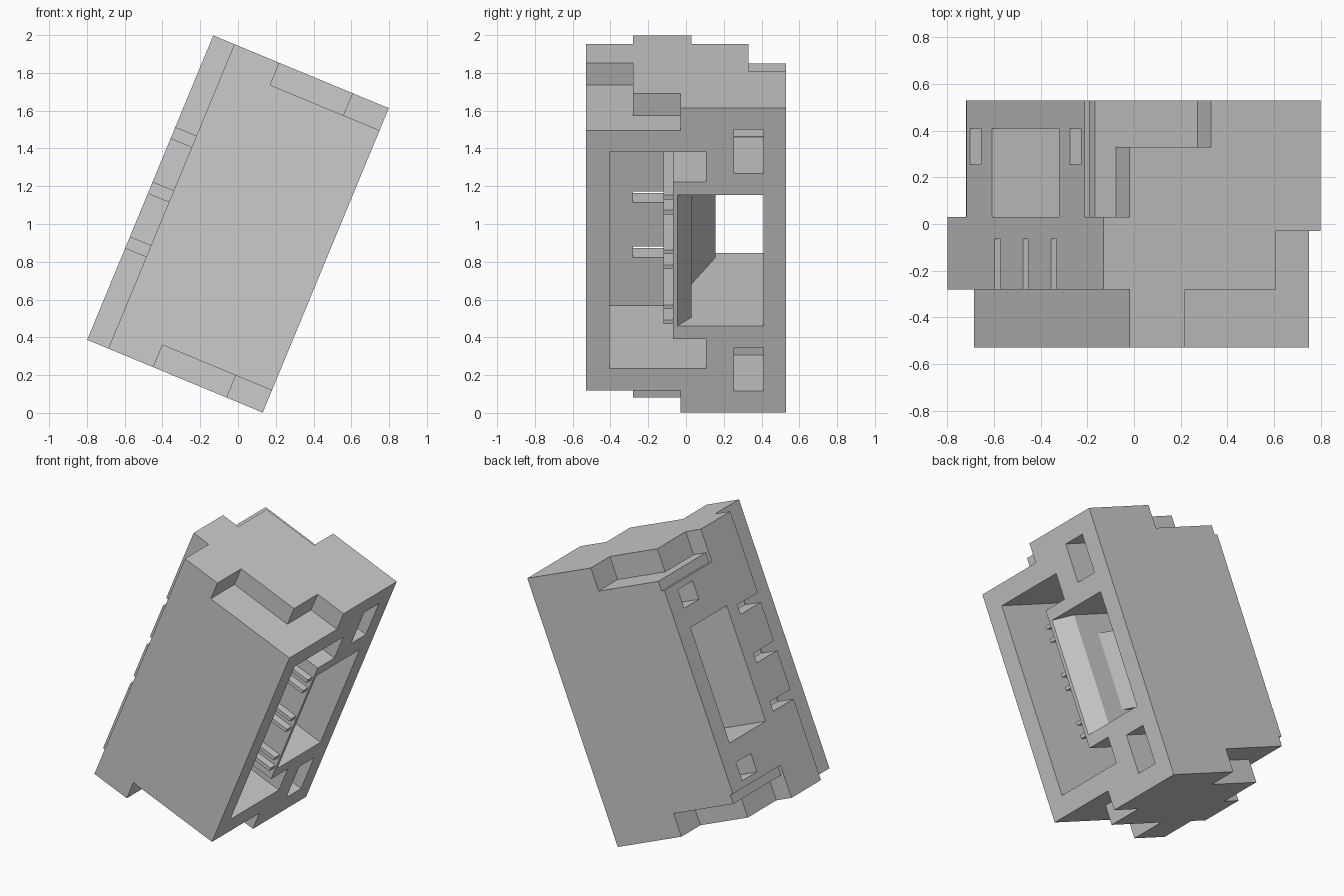
import bpy, bmesh, math
from mathutils import Matrix

if "Cube" in bpy.data.objects:
    bpy.data.objects.remove(bpy.data.objects["Cube"])

TILT = Matrix.Translation((0, 0, 1)) @ Matrix.Rotation(math.radians(22.5), 4, 'Y')
grey = bpy.data.materials.new("plain_grey")
grey.diffuse_color = (0.6, 0.6, 0.6, 1)
grey.use_nodes = True
grey.node_tree.nodes["Principled BSDF"].inputs["Base Color"].default_value = grey.diffuse_color


def prism(name, outline, z0, z1):
    """Extrude an (x, y) outline from z0 to z1."""
    bm = bmesh.new()
    face = bm.faces.new([bm.verts.new((x, y, z0)) for x, y in outline])
    ext = bmesh.ops.extrude_face_region(bm, geom=[face])
    top = [g for g in ext["geom"] if isinstance(g, bmesh.types.BMVert)]
    bmesh.ops.translate(bm, verts=top, vec=(0, 0, z1 - z0))
    bmesh.ops.recalc_face_normals(bm, faces=bm.faces)
    mesh = bpy.data.meshes.new(name)
    bm.to_mesh(mesh)
    bm.free()
    mesh.materials.append(grey)
    ob = bpy.data.objects.new(name, mesh)
    bpy.context.collection.objects.link(ob)
    return ob


def box(name, x, y, z):
    return prism(name, [(x[0], y[0]), (x[1], y[0]), (x[1], y[1]), (x[0], y[1])], *z)


def cut(target, cutter):
    """Subtract a cutter and discard it."""
    mod = target.modifiers.new("cut", 'BOOLEAN')
    mod.operation, mod.solver, mod.object = 'DIFFERENCE', 'EXACT', cutter
    cutter.hide_render = True
    bpy.context.view_layer.objects.active = target
    bpy.ops.object.modifier_apply(modifier=mod.name)
    bpy.data.objects.remove(cutter, do_unlink=True)


# Main housing block
housing = box("housing", (-.503, .503), (-.53, .53), (-.872, .872))

# Step in the back plate along the front side
cut(housing, box("cutter", (-.7, -.382), (-.7, -.28), (-1, 1)))

# Features mirrored at both ends: (x range, y range, z range)
end_cuts = [
    ((-.124, .7), (-.7, -.28), (.745, 1)),     # long corner step
    ((.297, .7), (-.3, -.03), (.745, 1)),      # short corner step
    ((-.7, -.382), (.03, .7), (.722, 1)),      # rear step
    ((-.7, -.004), (.33, .7), (.722, 1)),      # rear corner step
    ((-.7, -.48), (.03, .7), (.66, 1)),        # shallow rebate
    ((-.7, .7), (.255, .41), (.5, .62)),       # narrow channel
    ((0, .7), (.255, .41), (.499, .75)),       # wide channel mouth
]
for x, y, z in end_cuts:
    for zz in (z, (-z[1], -z[0])):
        cut(housing, box("cutter", x, y, zz))

# Deep chamber with side pockets
cut(housing, box("cutter", (-.372, .7), (-.405, -.07), (-.62, .62)))
for z in ((.45, .62), (-.62, -.45)):
    cut(housing, box("cutter", (-.372, .7), (-.2, .105), z))

# Through window with a flared side
cut(housing, prism("cutter", [(.7, -.168), (.383, .03), (-.7, .03),
                              (-.7, .41), (.7, .41)], -.375, .375))

# Slots through the back plate, each with a pair of guide ribs
for i, zc in enumerate((-.314, 0, .314)):
    cut(housing, box("cutter", (-.7, -.3), (-.281, -.065), (zc - .031, zc + .031)))
    for side in (-1, 1):
        z = zc + side * .043
        box("guide_rib", (-.372, .493), (-.12, -.069), (z - .012, z + .012))

# Wedge on the window's inner wall
prism("window_wedge", [(.232, .029), (-.133, .155), (-.133, .029)], -.25, .25)

# Tilt everything into place
for ob in bpy.context.scene.objects:
    ob.data.transform(TILT)
